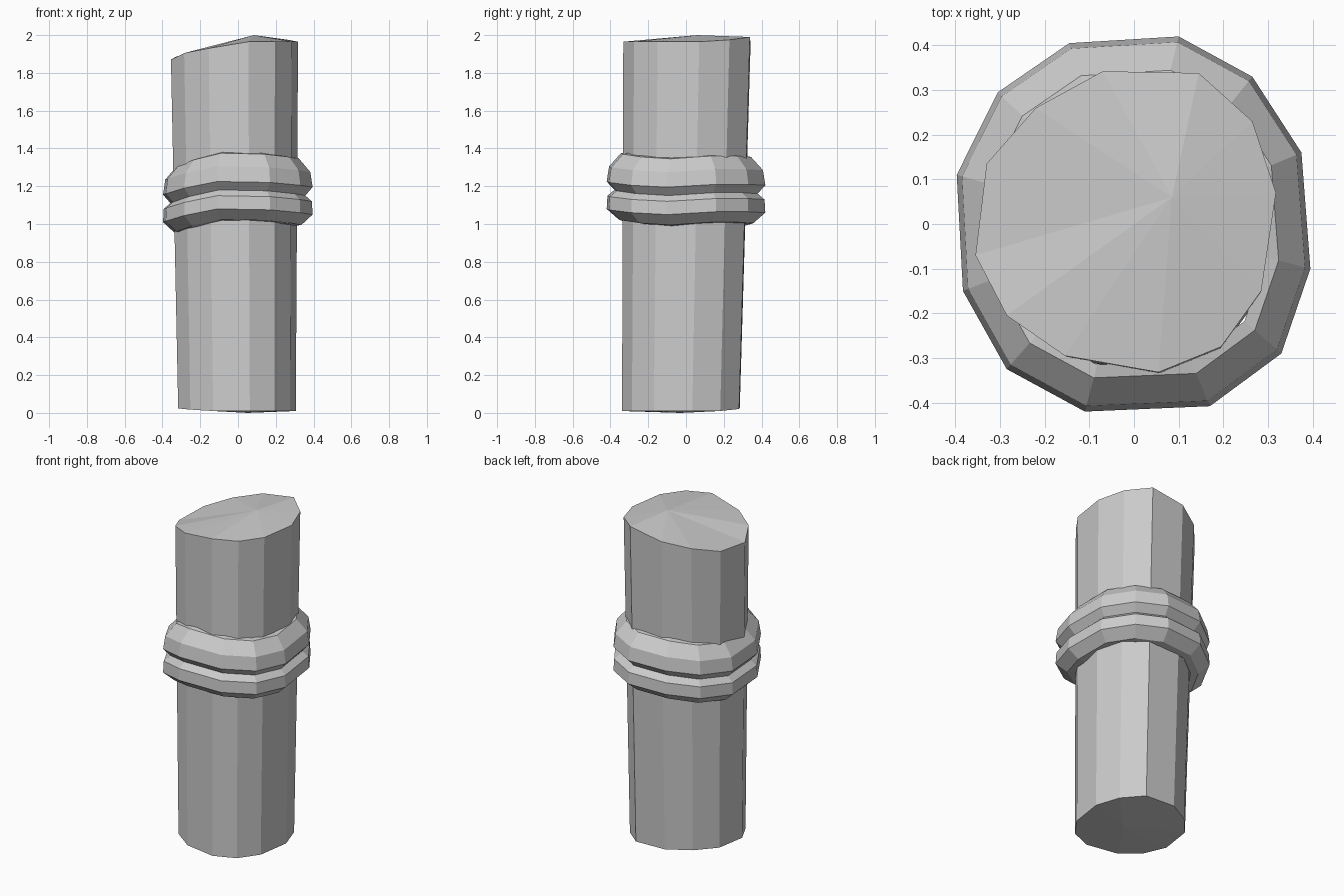
import bpy, bmesh

def make_object(name, bm):
    bmesh.ops.recalc_face_normals(bm, faces=bm.faces[:])
    mesh = bpy.data.meshes.new(name)
    bm.to_mesh(mesh)
    bm.free()
    obj = bpy.data.objects.new(name, mesh)
    bpy.context.collection.objects.link(obj)
    return obj

def bridge(bm, a, b):
    n = len(a)
    for i in range(n):
        j = (i + 1) % n
        bm.faces.new((a[i], a[j], b[j], b[i]))

# Wooden post: irregular twelve-sided outline with a slanted cut top (x, y, z)
top = [(0.145, 0.338, 1.99), (0.265, 0.23, 1.975), (0.318, 0.07, 1.965),
       (0.285, -0.15, 1.965), (0.195, -0.275, 1.965), (0.055, -0.332, 1.965),
       (-0.155, -0.295, 1.93), (-0.285, -0.205, 1.905), (-0.355, -0.07, 1.87),
       (-0.33, 0.135, 1.885), (-0.22, 0.26, 1.92), (-0.07, 0.342, 1.955)]
bm = bmesh.new()
upper = [bm.verts.new(p) for p in top]
lower = [bm.verts.new(((x + 0.018) * 0.925 - 0.005,
                       (y - 0.005) * 0.925 - 0.027,
                       0.015 + 0.012 * (y - x) / 0.4 if y > x else 0.01))
         for x, y, z in top]
bridge(bm, upper, lower)
peak = bm.verts.new((0.085, 0.06, 2.0))
base = bm.verts.new((0.05, -0.03, 0.0))
for i in range(12):
    j = (i + 1) % 12
    bm.faces.new((upper[j], upper[i], peak))
    bm.faces.new((lower[i], lower[j], base))
make_object("wooden_post", bm)

# Rope bands: outline with a height offset per corner (x, y, dz)
outline = [(0.10, 0.42, 0.0), (0.265, 0.33, 0.005), (0.375, 0.16, 0.005),
           (0.395, -0.10, -0.01), (0.33, -0.29, 0.0), (0.17, -0.408, 0.015),
           (-0.11, -0.42, 0.02), (-0.285, -0.325, -0.015), (-0.383, -0.15, -0.045),
           (-0.397, 0.11, -0.05), (-0.305, 0.295, -0.03), (-0.145, 0.405, -0.005)]

def rope_band(name, profile):
    bm = bmesh.new()
    rings = [[bm.verts.new((x * s, y * s, z + dz)) for x, y, dz in outline]
             for s, z in profile]
    for k in range(len(rings)):
        bridge(bm, rings[k], rings[(k + 1) % len(rings)])
    return make_object(name, bm)

rope_band("upper_rope_band", [(0.75, 1.36), (0.82, 1.355), (0.97, 1.285),
                              (1.0, 1.205), (0.89, 1.155), (0.75, 1.15)])
rope_band("lower_rope_band", [(0.75, 1.17), (0.89, 1.165), (0.99, 1.13),
                              (1.0, 1.06), (0.85, 1.005), (0.75, 1.0)])
